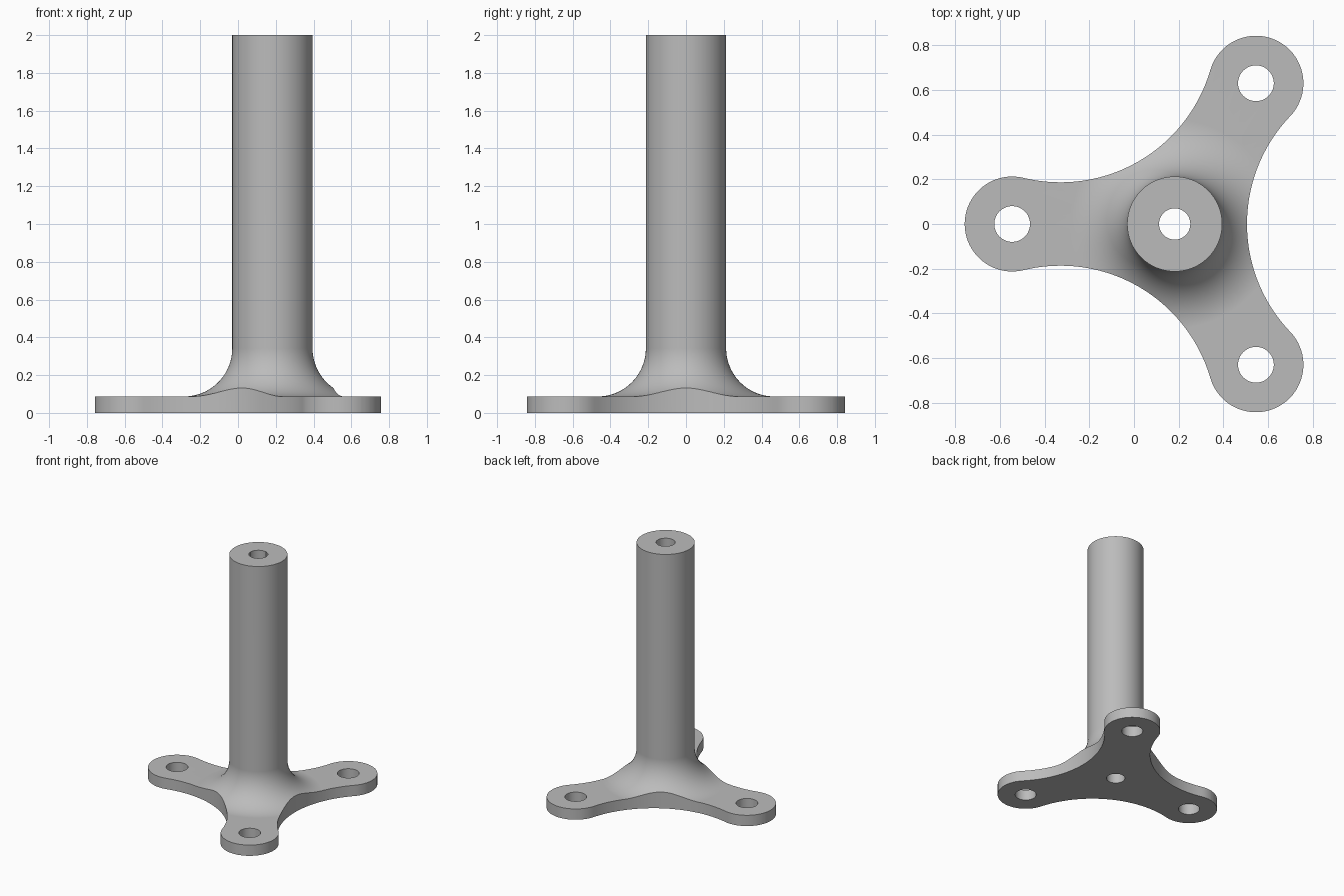
import bpy
import bmesh
from math import sin, cos, pi, radians, hypot, atan2
from mathutils import Vector

CENTRE_X = 0.182
ARM_REACH, BOSS_R, BOSS_HOLE_R = 0.727, 0.2125, 0.08
GAP_DIST = 1.022
POST_R, POST_HOLE_R, HEIGHT = 0.2125, 0.07, 2.0
PLATE_H, FILLET_R = 0.087, 0.255

if "Cube" in bpy.data.objects:
    bpy.data.objects.remove(bpy.data.objects["Cube"], do_unlink=True)


def make_object(name, bm):
    bmesh.ops.remove_doubles(bm, verts=bm.verts, dist=1e-5)
    bmesh.ops.recalc_face_normals(bm, faces=bm.faces)
    mesh = bpy.data.meshes.new(name)
    bm.to_mesh(mesh)
    bm.free()
    obj = bpy.data.objects.new(name, mesh)
    bpy.context.collection.objects.link(obj)
    return obj


def lathe(name, profile, steps=96):
    bm = bmesh.new()
    verts = [bm.verts.new((r, 0, z)) for r, z in profile]
    edges = [bm.edges.new(pair) for pair in zip(verts, verts[1:])]
    bmesh.ops.spin(bm, geom=verts + edges, cent=(0, 0, 0), axis=(0, 0, 1),
                   angle=2 * pi, steps=steps, use_merge=True)
    return make_object(name, bm)


def prism(name, outline, bottom, top):
    bm = bmesh.new()
    face = bm.faces.new([bm.verts.new((x, y, bottom)) for x, y in outline])
    new = bmesh.ops.extrude_face_region(bm, geom=[face])["geom"]
    bmesh.ops.translate(bm, vec=(0, 0, top - bottom),
                        verts=[v for v in new if isinstance(v, bmesh.types.BMVert)])
    return make_object(name, bm)


def arc(cx, cy, r, start, end, steps):
    angles = [start + (end - start) * i / steps for i in range(steps + 1)]
    return [(cx + r * cos(a), cy + r * sin(a)) for a in angles]


def boolean(target, cutter, operation):
    mod = target.modifiers.new("cut", "BOOLEAN")
    mod.operation, mod.object, mod.solver = operation, cutter, "EXACT"
    bpy.context.view_layer.objects.active = target
    bpy.ops.object.modifier_apply(modifier=mod.name)
    bpy.data.objects.remove(cutter, do_unlink=True)


# Turned body: base disc, fillet and post
fillet = [(x, z) for x, z in arc(POST_R + FILLET_R, PLATE_H + FILLET_R, FILLET_R,
                                 1.5 * pi, pi, 20)]
stand = lathe("flanged_post", [(0, 0), (1.2, 0), (1.2, PLATE_H)] + fillet
              + [(POST_R, HEIGHT), (0, HEIGHT)])

# Three-armed outline: round ends joined by tangent concave arcs
gx, gy = GAP_DIST * cos(pi / 3), GAP_DIST * sin(pi / 3)
tangent = atan2(gy, gx - ARM_REACH)
gap_r = hypot(gx - ARM_REACH, gy) - BOSS_R
arm = arc(ARM_REACH, 0, BOSS_R, -tangent, tangent, 40)
arm += arc(gx, gy, gap_r, tangent - pi, -pi / 3 - tangent, 40)[1:-1]
arm_angles = [radians(a) for a in (60, 180, 300)]
outline = [(x * cos(a) - y * sin(a), x * sin(a) + y * cos(a))
           for a in arm_angles for x, y in arm]
# The last arc of each arm ends where the next round end begins
boolean(stand, prism("outline_cutter", outline, -0.2, HEIGHT + 0.2), "INTERSECT")

# Through holes in the post and the arm ends
holes = [(0, 0, POST_HOLE_R)]
holes += [(ARM_REACH * cos(a), ARM_REACH * sin(a), BOSS_HOLE_R) for a in arm_angles]
for x, y, r in holes:
    circle = arc(x, y, r, 0, 2 * pi, 48)[:-1]
    boolean(stand, prism("hole_cutter", circle, -0.3, HEIGHT + 0.3), "DIFFERENCE")

# Grey finish
grey = bpy.data.materials.new("plain_grey")
grey.use_nodes = True
grey.diffuse_color = (0.5, 0.5, 0.5, 1)
grey.node_tree.nodes["Principled BSDF"].inputs["Base Color"].default_value = (0.5, 0.5, 0.5, 1)
stand.data.materials.clear()
stand.data.materials.append(grey)

# Smooth curved walls, crisp rims
stand.location = Vector((CENTRE_X, 0, 0))
bpy.ops.object.select_all(action="DESELECT")
stand.select_set(True)
bpy.context.view_layer.objects.active = stand
bpy.ops.object.shade_smooth_by_angle(angle=radians(30))
weighted = stand.modifiers.new("even_shading", "WEIGHTED_NORMAL")
weighted.keep_sharp = True
